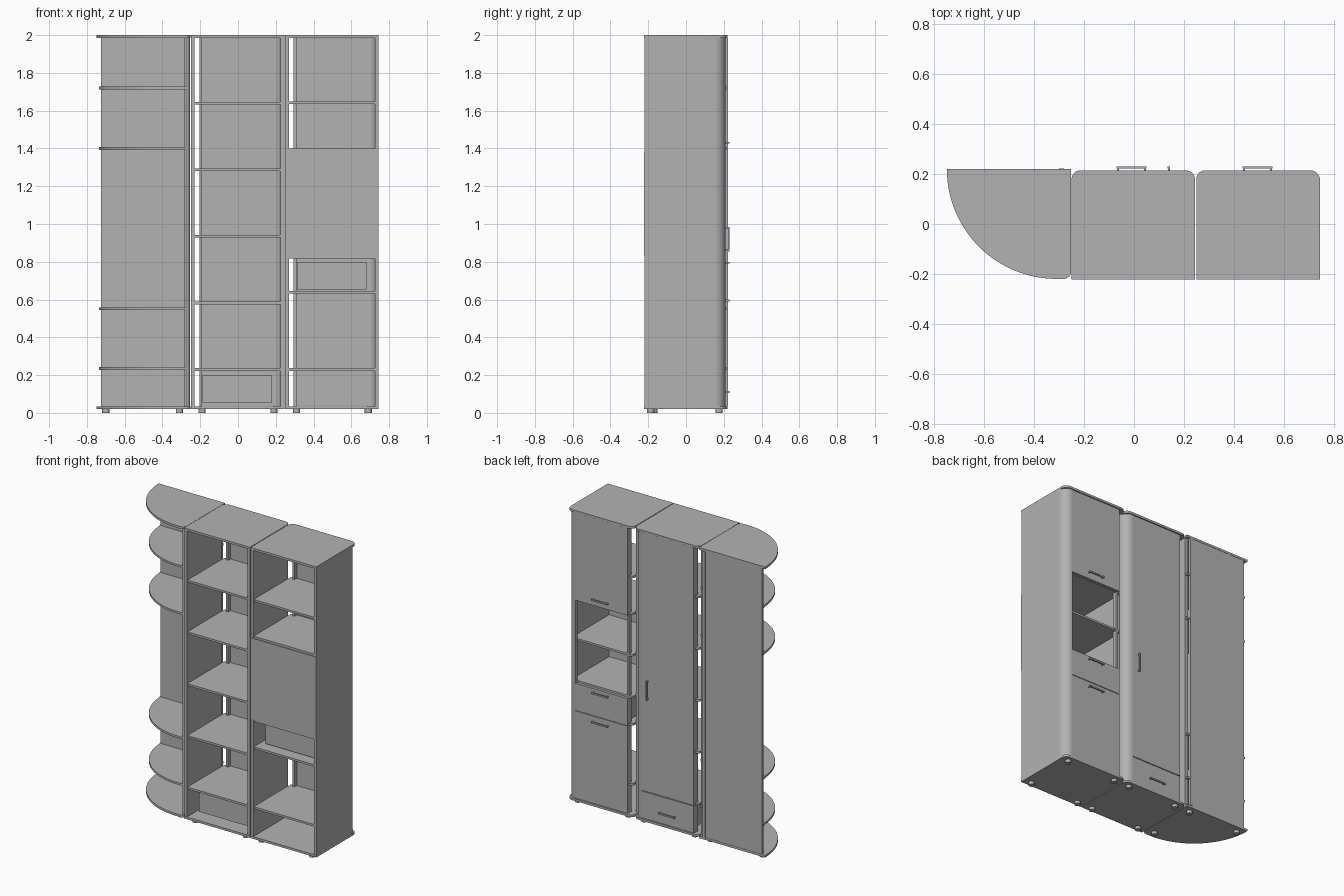
import bpy, bmesh
from math import pi, cos, sin

cube = bpy.data.objects.get("Cube")
if cube:
    bpy.data.objects.remove(cube, do_unlink=True)

grey = bpy.data.materials.new("plain grey")
grey.use_nodes = True
GREY = (0.45, 0.45, 0.45, 1)
grey.diffuse_color = GREY
grey.node_tree.nodes["Principled BSDF"].inputs["Base Color"].default_value = GREY


def prism(name, outline, z0, z1, smooth=False):
    """Extrude a plan outline from z0 up to z1."""
    bm = bmesh.new()
    face = bm.faces.new([bm.verts.new((x, y, z0)) for x, y in outline])
    up = bmesh.ops.extrude_face_region(bm, geom=[face])["geom"]
    bmesh.ops.translate(bm, vec=(0, 0, z1 - z0),
                        verts=[v for v in up if isinstance(v, bmesh.types.BMVert)])
    bmesh.ops.recalc_face_normals(bm, faces=bm.faces)
    mesh = bpy.data.meshes.new(name)
    bm.to_mesh(mesh)
    bm.free()
    mesh.materials.append(grey)
    obj = bpy.data.objects.new(name, mesh)
    bpy.context.collection.objects.link(obj)
    if smooth:
        bpy.ops.object.select_all(action="DESELECT")
        obj.select_set(True)
        bpy.context.view_layer.objects.active = obj
        bpy.ops.object.shade_smooth_by_angle()
    return obj


def box(name, x0, x1, y0, y1, z0, z1):
    return prism(name, [(x0, y0), (x1, y0), (x1, y1), (x0, y1)], z0, z1)


def arc(cx, cy, r, a0, a1, n):
    """Points along a circular arc, angles in quarter turns."""
    angles = [(a0 + (a1 - a0) * i / n) * pi / 2 for i in range(n + 1)]
    return [(cx + r * cos(a), cy + r * sin(a)) for a in angles]


FRONT, REAR = -0.222, 0.215
BASE, FLOOR, CEIL, TOP = 0.02, 0.035, 1.985, 2.0
T = 0.02       # side panel thickness
S = 0.014      # shelf thickness
R = 0.06       # corner column radius


def foot(x, y):
    prism("foot", arc(x, y, 0.019, 0, 4, 16)[:-1], 0, BASE, True)


def handle(x, z, half_x, half_z):
    box("handle", x - half_x, x + half_x, 0.222, 0.23, z - half_z, z + half_z)
    for s in (-1, 1):
        px, pz = x + s * max(half_x - 0.006, 0), z + s * max(half_z - 0.006, 0)
        box("handle_stem", px - 0.004, px + 0.004, 0.208, 0.223, pz - 0.004, pz + 0.004)


def carcass(x0, x1, shelves):
    """Cabinet shell: plates, sides, rounded column, post, shelves, feet."""
    plate = ([(x0, FRONT), (x1, FRONT)] + arc(x1 - 0.038, REAR - 0.038, 0.038, 0, 1, 8)
             + arc(x0 + 0.035, REAR - 0.035, 0.035, 1, 2, 8))
    prism("bottom_plate", plate, BASE, FLOOR, True)
    prism("top_plate", plate, CEIL, TOP, True)
    box("right_side_panel", x0, x0 + T, FRONT + 0.003, 0.155, FLOOR, CEIL)
    box("left_side_panel", x1 - T, x1, FRONT + 0.003, 0.15, FLOOR, CEIL)
    column = arc(x1 - R, 0.15, R, 0, 1, 10) + arc(x1 - R, 0.15, R - T, 1, 0, 10)
    prism("corner_column", column, FLOOR, CEIL, True)
    box("hinge_post", x0 + 0.045, x0 + 0.06, 0.165, 0.192, FLOOR, CEIL)
    inner = ([(x0 + T, FRONT + 0.006), (x1 - T, FRONT + 0.006), (x1 - T, 0.15)]
             + arc(x1 - R, 0.15, R - T, 0.2, 1, 6)
             + arc(x0 + T + 0.02, 0.17, 0.02, 1, 2, 5))
    for z in shelves:
        prism("shelf", inner, z - S / 2, z + S / 2, True)
    for x in (x0 + 0.06, x1 - 0.055):
        for y in (-0.187, 0.175):
            foot(x, y)


def front_leaf(name, x0, x1, z0, z1):
    box(name, x0 + 0.045, x1 - R, 0.192, 0.21, z0, z1)


def drawer(x0, x1, z0, z1):
    """Drawer front with an open box behind it."""
    front_leaf("drawer_front", x0, x1, z0, z1)
    a, b, lo, hi = x0 + 0.062, x1 - 0.065, z0 + 0.018, z1 - 0.02
    box("drawer_floor", a, b, -0.14, 0.192, lo, lo + 0.012)
    box("drawer_back", a, b, -0.152, -0.14, lo, hi)
    for x in (a, b - 0.012):
        box("drawer_side", x, x + 0.012, -0.14, 0.192, lo + 0.012, hi)


# Middle cabinet: tall door above a drawer
x0, x1 = -0.25, 0.245
carcass(x0, x1, (0.23, 0.582, 0.935, 1.288, 1.64))
front_leaf("tall_door", x0, x1, 0.225, 1.982)
drawer(x0, x1, 0.038, 0.22)
handle(0.14, 0.92, 0.005, 0.065)
handle(-0.01, 0.11, 0.06, 0.005)

# Left cabinet: upper door, open niche, drawer, lower door
x0, x1 = 0.25, 0.745
carcass(x0, x1, (0.23, 0.638, 0.825, 1.11, 1.392, 1.642))
front_leaf("upper_door", x0, x1, 1.386, 1.982)
front_leaf("lower_door", x0, x1, 0.038, 0.632)
drawer(x0, x1, 0.636, 0.82)
box("niche_panel", x0 + 0.001, x1 - 0.001, FRONT, FRONT + 0.014, 0.832, 1.385)
for z in (0.595, 0.795, 1.43):
    handle(0.495, z, 0.06, 0.005)


# Right end unit: quarter-round shelves on a side panel and back panel
def quarter_shelf(name, r, inset, z0, z1):
    right = -0.252 - inset
    low = 0.22 - r
    outline = ([(right, 0.22 - inset)] + [(-0.31 - r, 0.22 - inset)]
               + arc(-0.31, 0.22 - inset, r - inset, 2, 3, 28)[1:]
               + arc(right - 0.03, low + 0.03, 0.03, 3, 4, 6))
    prism(name, outline, z0, z1, True)


quarter_shelf("end_bottom_plate", 0.44, 0, BASE, FLOOR)
quarter_shelf("end_top_plate", 0.44, 0, CEIL, TOP)
for z in (0.235, 0.552, 1.4, 1.72):
    quarter_shelf("end_shelf", 0.425, 0.006, z - S / 2, z + S / 2)
side = [(-0.278, 0.2), (-0.278, -0.2)] + arc(-0.276, -0.18, 0.022, 3, 4, 6) + [(-0.254, 0.2)]
prism("end_side_panel", side, FLOOR, CEIL, True)
box("end_back_panel", -0.725, -0.28, 0.203, 0.218, FLOOR, CEIL)
box("end_back_strip", -0.3, -0.28, 0.218, 0.223, FLOOR, CEIL)
for x, y in ((-0.7, 0.175), (-0.31, 0.175), (-0.31, -0.17)):
    foot(x, y)
